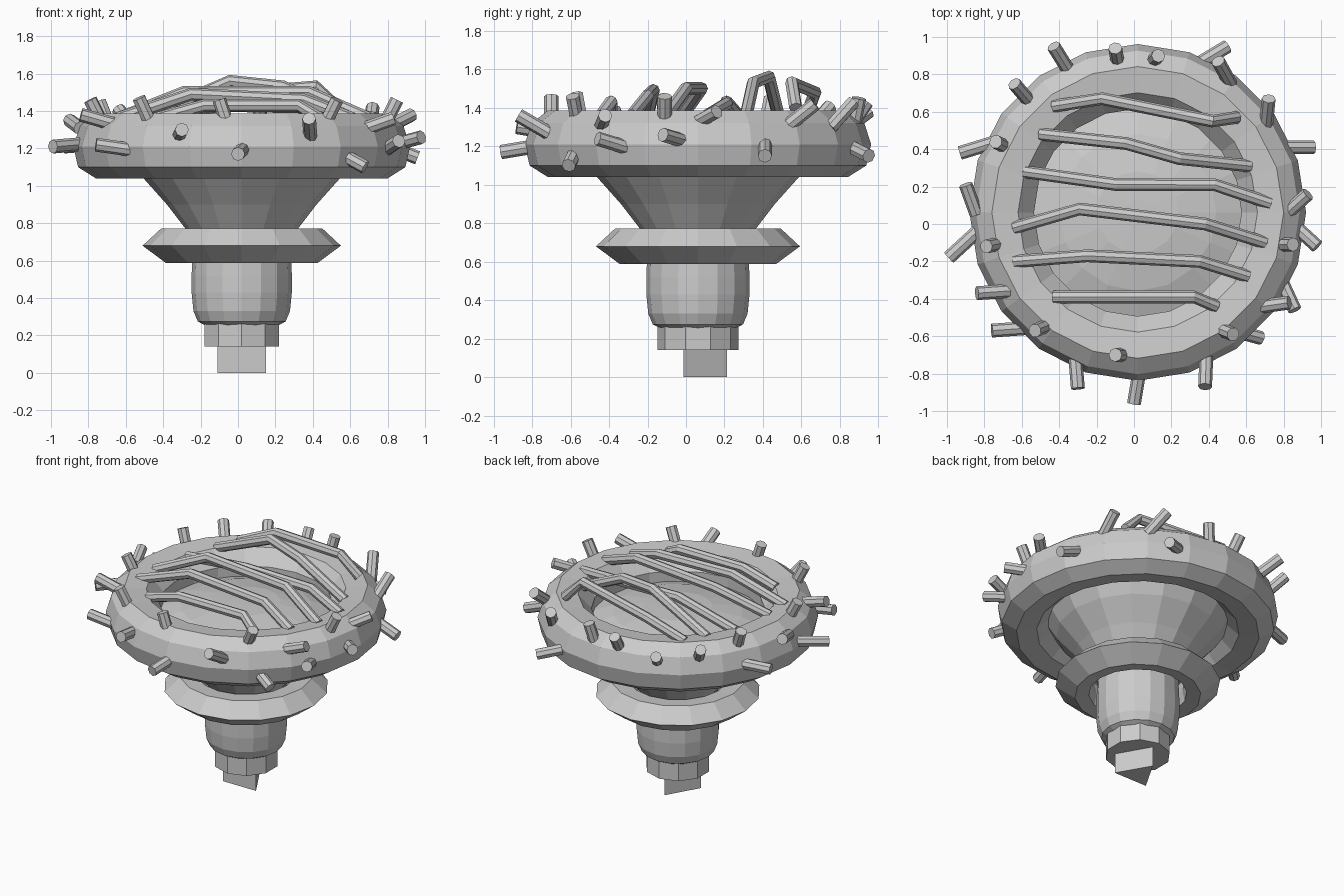
import bpy
from math import sin, cos, pi
from mathutils import Vector

CX, CY = 0.02, 0.062


def make(name, verts, faces):
    me = bpy.data.meshes.new(name)
    me.from_pydata(verts, [], faces)
    me.update()
    ob = bpy.data.objects.new(name, me)
    bpy.context.collection.objects.link(ob)
    return ob


def lathe(name, profile, n, closed=False, cap=True):
    """Spin an (r, z) profile, listed bottom to top on the outside, about the main axis."""
    verts, faces = [], []
    m = len(profile)
    for r, z in profile:
        for i in range(n):
            a = pi / 2 + 2 * pi * i / n
            verts.append((CX + r * cos(a), CY + r * sin(a), z))
    for j in range(m if closed else m - 1):
        k = (j + 1) % m
        for i in range(n):
            i2 = (i + 1) % n
            faces.append((j * n + i, j * n + i2, k * n + i2, k * n + i))
    if cap and not closed:
        faces.append(tuple(reversed(range(n))))
        faces.append(tuple(range((m - 1) * n, m * n)))
    return make(name, verts, faces)


def tube(name, points, r, n=8):
    """Capped tube through a list of points."""
    pts = [Vector(p) for p in points]
    verts, faces = [], []
    for j, p in enumerate(pts):
        t = (pts[min(j + 1, len(pts) - 1)] - pts[max(j - 1, 0)]).normalized()
        ref = Vector((0, 0, 1)) if abs(t.z) < 0.95 else Vector((1, 0, 0))
        u = ref.cross(t).normalized()
        v = t.cross(u)
        verts += [p + r * (cos(2 * pi * i / n) * u + sin(2 * pi * i / n) * v) for i in range(n)]
    for j in range(len(pts) - 1):
        for i in range(n):
            i2 = (i + 1) % n
            faces.append((j * n + i, j * n + i2, j * n + n + i2, j * n + n + i))
    faces.append(tuple(reversed(range(n))))
    faces.append(tuple(range((len(pts) - 1) * n, len(pts) * n)))
    return make(name, verts, faces)


# Foot: three-sided tip and faceted nut
lathe("foot_tip", [(0.15, 0), (0.15, 0.16)], 3)
lathe("foot_nut", [(0.21, 0.14), (0.21, 0.32)], 10)

# Rounded stem
lathe("stem", [(0.12, 0.24), (0.185, 0.248), (0.235, 0.275), (0.258, 0.33), (0.268, 0.43),
               (0.268, 0.52), (0.265, 0.60), (0.255, 0.80)], 16)

# Collar with a sharp outer rim
lathe("collar", [(0.53, 0.68), (0.43, 0.773), (0.315, 0.765), (0.30, 0.68), (0.315, 0.60),
                 (0.405, 0.587)], 16, closed=True)

# Flared cup and shallow domed floor inside the ring
lathe("cup", [(0.25, 0.70), (0.30, 0.77), (0.40, 0.90), (0.525, 1.04), (0.60, 1.16)], 16, cap=False)
lathe("dome", [(0.58, 1.19), (0.42, 1.245), (0.22, 1.28), (0.07, 1.285)], 16)

# Nine-sided thick ring
ring_profile = [(0.90, 1.21), (0.865, 1.32), (0.78, 1.386), (0.64, 1.37), (0.555, 1.27),
                (0.555, 1.15), (0.65, 1.06), (0.78, 1.04), (0.875, 1.10)]
lathe("ring", ring_profile, 20, closed=True)

# Short pegs: tip x, y, z, then x, y, z of the spot where each enters the ring
pegs = [
    (-.43, .95, 1.38, -.38, .87, 1.32), (-.10, .94, 1.43, -.09, .88, 1.34),
    (.13, .90, 1.45, .11, .88, 1.35), (.50, .95, 1.15, .40, .89, 1.18),
    (.45, .87, 1.43, .50, .78, 1.33), (.72, .67, 1.42, .71, .57, 1.34),
    (.96, .41, 1.15, .83, .41, 1.20), (.93, .16, 1.38, .83, .07, 1.33),
    (.98, -.12, 1.26, .87, -.02, 1.23), (.85, -.11, 1.46, .80, -.11, 1.36),
    (.86, -.46, 1.24, .80, -.33, 1.20), (.83, -.42, 1.36, .69, -.44, 1.31),
    (.68, -.61, 1.10, .57, -.58, 1.16), (.53, -.59, 1.46, .48, -.57, 1.36),
    (.38, -.87, 1.36, .385, -.75, 1.29), (0, -.96, 1.17, .02, -.84, 1.19),
    (-.30, -.88, 1.30, -.31, -.76, 1.28), (-.10, -.70, 1.46, -.07, -.70, 1.37),
    (-.53, -.57, 1.47, -.48, -.55, 1.36), (-.76, -.57, 1.22, -.62, -.56, 1.20),
    (-.84, -.37, 1.38, -.70, -.36, 1.34), (-.79, -.12, 1.46, -.74, -.11, 1.36),
    (-.99, -.18, 1.21, -.87, -.07, 1.22), (-.90, .21, 1.35, -.86, .10, 1.32),
    (-.93, .38, 1.21, -.80, .42, 1.22),
]
pegs += [(-.74, .44, 1.45, -.70, .42, 1.35), (-.64, .75, 1.41, -.58, .68, 1.33)]
for k, p in enumerate(pegs):
    tip, foot = Vector(p[:3]), Vector(p[3:])
    tube(f"peg_{k + 1}", [foot + (foot - tip).normalized() * 0.05, tip], 0.037)

# Bent bars arching across the opening
bars = [
    [(-.43, .63, 1.37), (-.17, .67, 1.48), (.42, .55, 1.53), (.55, .57, 1.40)],
    [(-.50, .48, 1.36), (-.04, .43, 1.56), (.24, .35, 1.53), (.62, .31, 1.35)],
    [(-.59, .28, 1.35), (-.09, .21, 1.43), (.43, .21, 1.42), (.73, .11, 1.36)],
    [(-.64, -.02, 1.36), (-.29, .08, 1.50), (.38, .00, 1.50), (.70, -.10, 1.36)],
    [(-.64, -.20, 1.36), (-.25, -.17, 1.49), (.35, -.20, 1.46), (.61, -.28, 1.36)],
    [(-.43, -.39, 1.36), (-.18, -.39, 1.43), (.32, -.39, 1.43), (.44, -.44, 1.36)],
]
for k, pts in enumerate(bars):
    tube(f"bar_{k + 1}", pts, 0.034)
